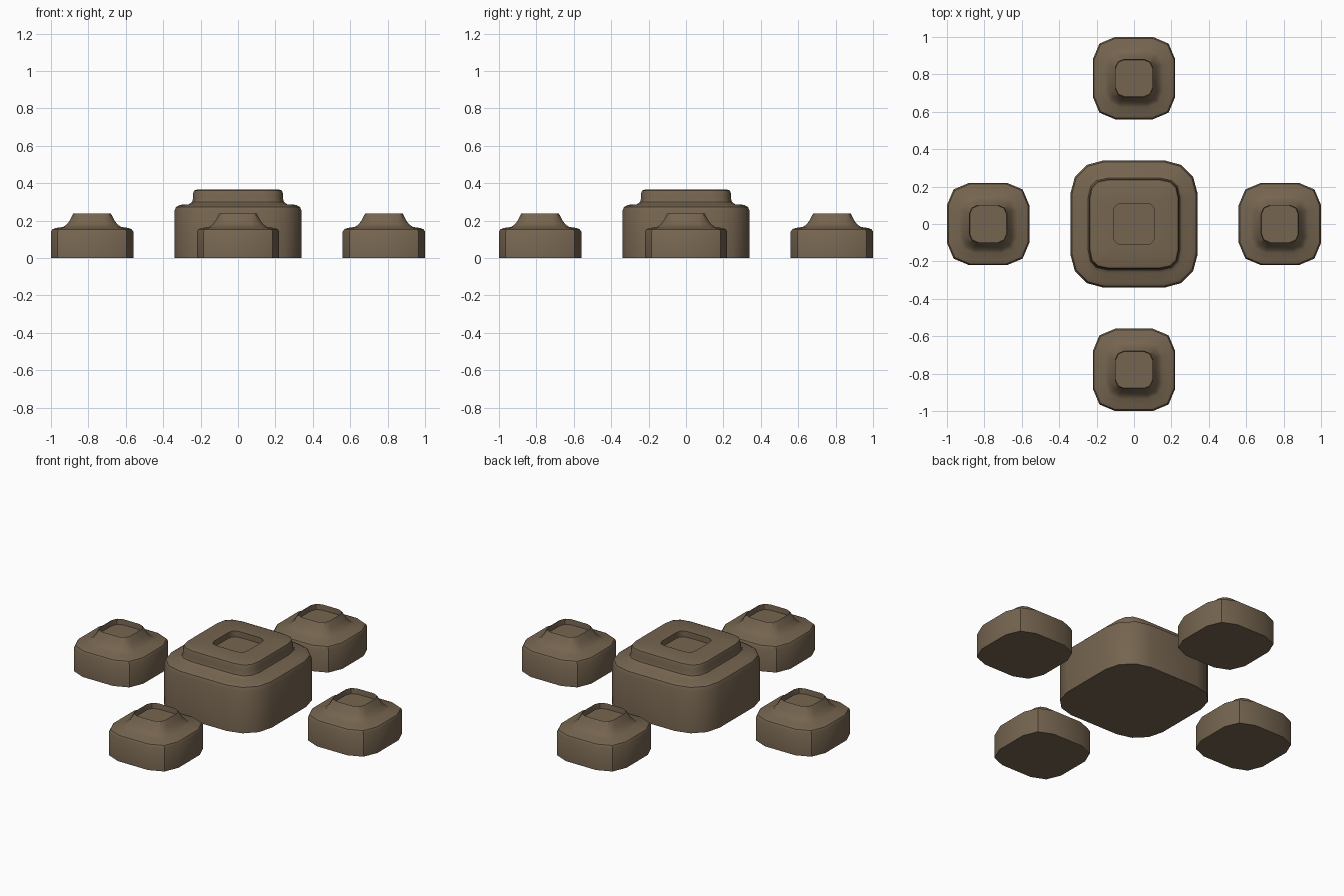
import bpy, bmesh, math

if "Cube" in bpy.data.objects:
    bpy.data.objects.remove(bpy.data.objects["Cube"])

stone = bpy.data.materials.new("brown stone")
stone.diffuse_color = (0.18, 0.13, 0.08, 1)
stone.use_nodes = True
stone.node_tree.nodes["Principled BSDF"].inputs["Base Color"].default_value = stone.diffuse_color

# Corner shapes of a rounded square, as fractions of its half width
POD_CORNER = [(1, 0.46), (0.84, 0.84), (0.46, 1)]
RIM_CORNER = [(1, 0.55), (0.86, 0.86), (0.55, 1)]
BLOCK_CORNER = [(1, 0.48), (0.93, 0.74), (0.74, 0.93), (0.48, 1)]
TIER_CORNER = [(1, 0.58), (0.95, 0.82), (0.82, 0.95), (0.58, 1)]


def loft(name, profile, loc):
    """Stack rounded squares (half width, height, corner), capped at both ends."""
    bm = bmesh.new()
    rings = []
    for half, z, corner in profile:
        ring = []
        for k in range(4):
            c, s = round(math.cos(k * math.pi / 2)), round(math.sin(k * math.pi / 2))
            for x, y in corner:
                ring.append(bm.verts.new(((c * x - s * y) * half, (s * x + c * y) * half, z)))
        rings.append(ring)
    n = len(rings[0])
    for a, b in zip(rings, rings[1:]):
        for i in range(n):
            j = (i + 1) % n
            bm.faces.new((a[i], a[j], b[j], b[i]))
    bm.faces.new(rings[0][::-1])
    bm.faces.new(rings[-1])
    me = bpy.data.meshes.new(name)
    bm.to_mesh(me)
    bm.free()
    me.materials.append(stone)
    ob = bpy.data.objects.new(name, me)
    ob.location = loc
    bpy.context.collection.objects.link(ob)
    bpy.ops.object.select_all(action='DESELECT')
    ob.select_set(True)
    bpy.context.view_layer.objects.active = ob
    bpy.ops.object.shade_smooth_by_angle(angle=math.radians(35))
    return ob


# Central block: rounded body, stepped tier, shallow recess in the top
B, T = BLOCK_CORNER, TIER_CORNER
loft("central_block", [
    (0.34, 0, B), (0.34, 0.25, B), (0.332, 0.272, B), (0.31, 0.284, B),
    (0.262, 0.287, T), (0.245, 0.30, T), (0.24, 0.32, T), (0.24, 0.345, T),
    (0.235, 0.36, T), (0.222, 0.365, T), (0.11, 0.365, T), (0.11, 0.33, T),
], (0, 0, 0))

# Four pods: rounded base flaring up to a thin rim with a sunken floor
P, R = POD_CORNER, RIM_CORNER
for name, x, y in (("right_pod", 1, 0), ("back_pod", 0, 1),
                   ("left_pod", -1, 0), ("front_pod", 0, -1)):
    loft(name, [
        (0.22, 0, P), (0.22, 0.14, P), (0.213, 0.153, P), (0.195, 0.16, P),
        (0.155, 0.166, P), (0.135, 0.18, R), (0.12, 0.20, R),
        (0.10, 0.238, R), (0.098, 0.205, R),
    ], (0.78 * x, 0.78 * y, 0))
